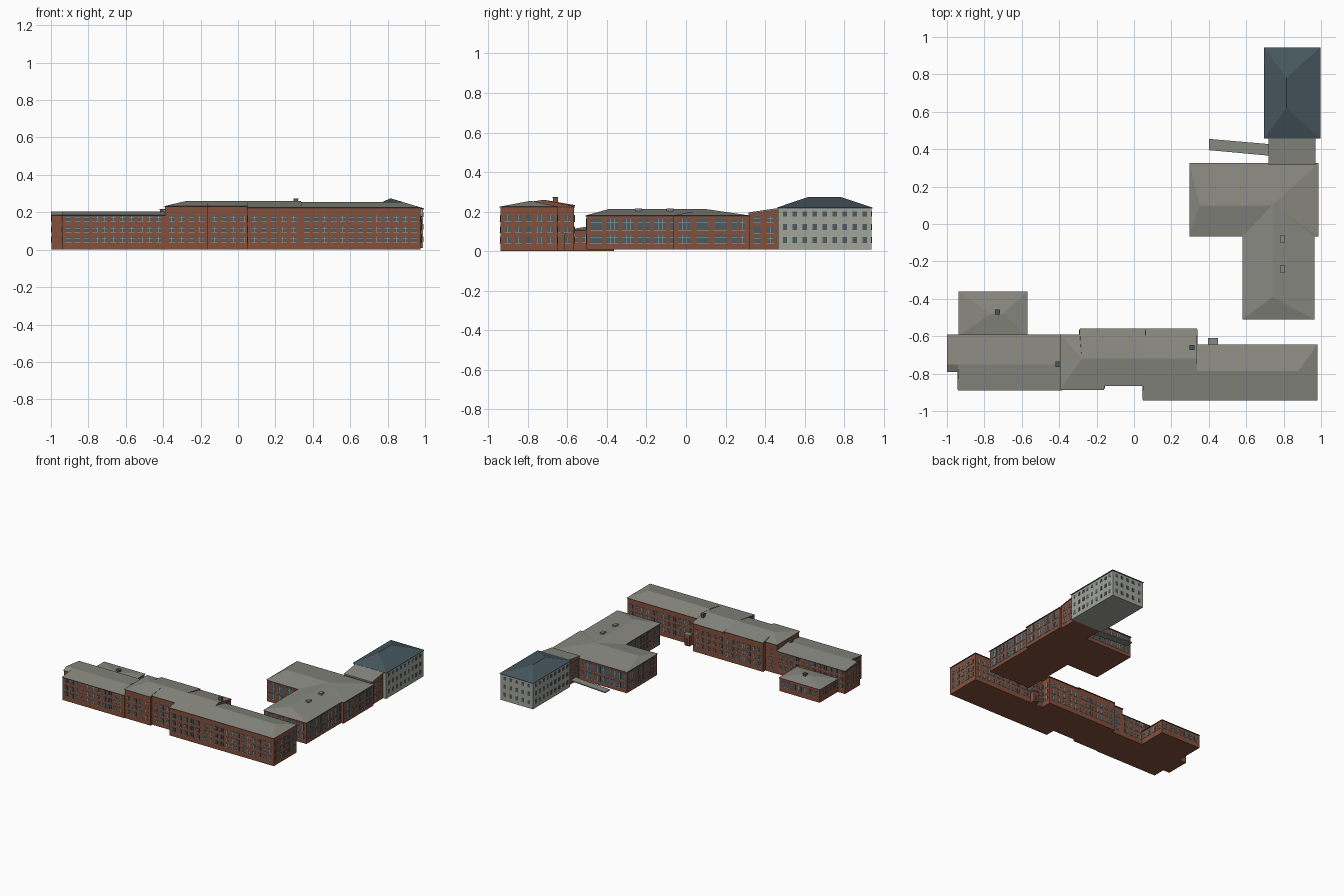
import bpy
import bmesh
from mathutils import Vector

cube = bpy.data.objects.get("Cube")
if cube:
    bpy.data.objects.remove(cube)


def material(name, r, g, b):
    m = bpy.data.materials.new(name)
    m.use_nodes = True
    m.diffuse_color = (r, g, b, 1)
    bsdf = m.node_tree.nodes["Principled BSDF"]
    bsdf.inputs["Base Color"].default_value = (r, g, b, 1)
    bsdf.inputs["Roughness"].default_value = 0.8
    return m


BRICK = material("red brick", 0.23, 0.08, 0.045)
ROOF = material("grey roofing", 0.25, 0.25, 0.22)
SLATE = material("blue slate", 0.06, 0.095, 0.11)
PALE = material("pale render", 0.36, 0.37, 0.32)
GLASS = material("window glass", 0.075, 0.105, 0.12)
FRAME = material("window frame", 0.36, 0.38, 0.36)
DARK = material("dark trim", 0.06, 0.035, 0.028)


def finish(name, bm, *mats):
    bmesh.ops.recalc_face_normals(bm, faces=bm.faces)
    me = bpy.data.meshes.new(name)
    bm.to_mesh(me)
    bm.free()
    for m in mats:
        me.materials.append(m)
    ob = bpy.data.objects.new(name, me)
    bpy.context.collection.objects.link(ob)
    return ob


def prism(bm, points, z0, z1, mat=0):
    low = [bm.verts.new((x, y, z0)) for x, y in points]
    high = [bm.verts.new((x, y, z1)) for x, y in points]
    faces = [bm.faces.new(low[::-1]), bm.faces.new(high)]
    for i in range(len(points)):
        j = (i + 1) % len(points)
        faces.append(bm.faces.new((low[i], low[j], high[j], high[i])))
    for f in faces:
        f.material_index = mat


def rect(x0, x1, y0, y1):
    return [(x0, y0), (x1, y0), (x1, y1), (x0, y1)]


def block(name, points, z0, z1, *mats):
    bm = bmesh.new()
    prism(bm, points, z0, z1)
    return finish(name, bm, *mats)


def plate(bm, start, along, out, a, b, z0, z1, depth, mat):
    # Thin panel on a wall between distances a and b
    p, q = start + along * a, start + along * b
    o = out * depth
    prism(bm, [(v.x, v.y) for v in (p, p + o, q + o, q)][::-1], z0, z1, mat)


def window(bm, wall, mid, width, z, height, frame):
    a, b = mid - width / 2, mid + width / 2
    plate(bm, *wall, a, b, z, z + height, 0.002, 0)
    if frame:
        t = 0.0016
        plate(bm, *wall, a - t, b + t, z - 0.003, z, 0.004, 1)
        count = 3 if width > 0.04 else 2
        for i in range(1, count):
            c = a + width * i / count
            plate(bm, *wall, c - t / 2, c + t / 2, z, z + height, 0.003, 1)
        c = z + height * 0.62
        plate(bm, *wall, a, b, c, c + t, 0.003, 1)


def windows(name, points, rows, spacing, width, frame=True, narrow_every=5):
    # Even bays on every outer wall, with some bays split into narrow pairs
    bm = bmesh.new()
    for i, p in enumerate(points):
        start, end = Vector(p), Vector(points[(i + 1) % len(points)])
        length = (end - start).length
        bays = int((length - 0.02) / spacing)
        if bays < 1:
            continue
        along = (end - start).normalized()
        wall = (start, along, Vector((along.y, -along.x)))
        step = (length - 0.02) / bays
        for k in range(bays):
            mid = 0.01 + step * (k + 0.5)
            for z, h in rows:
                if narrow_every and k % narrow_every == narrow_every - 2:
                    for side in (-1, 1):
                        window(bm, wall, mid + side * width * 0.32,
                               width * 0.4, z, h, frame)
                else:
                    window(bm, wall, mid, width, z, h, frame)
    finish(name, bm, GLASS, FRAME)


def roof(name, x0, x1, y0, y1, ridge_a, ridge_b, z0, z1, cover=ROOF, ends=BRICK):
    # Hipped or gabled roof; upright gable ends take the wall material
    bm = bmesh.new()
    a, b, c, d = [bm.verts.new((x, y, z0)) for x, y in rect(x0, x1, y0, y1)]
    e, f = bm.verts.new((*ridge_a, z1)), bm.verts.new((*ridge_b, z1))
    bm.faces.new((d, c, b, a))
    if abs(ridge_a[0] - ridge_b[0]) > abs(ridge_a[1] - ridge_b[1]):
        sides = ((a, b, f, e), (c, d, e, f), (b, c, f), (d, a, e))
    else:
        sides = ((a, b, e), (b, c, f, e), (c, d, f), (d, a, e, f))
    for s in sides:
        bm.faces.new(s)
    bmesh.ops.recalc_face_normals(bm, faces=bm.faces)
    for face in bm.faces:
        face.material_index = 1 if abs(face.normal.z) < 0.05 else 0
    finish(name, bm, cover, ends)


def eaves(name, points, z, mat=DARK):
    # Thin cornice strip just outside the walls
    bm = bmesh.new()
    for i, p in enumerate(points):
        start, end = Vector(p), Vector(points[(i + 1) % len(points)])
        along = (end - start).normalized()
        plate(bm, start, along, Vector((along.y, -along.x)),
              0, (end - start).length, z - 0.005, z, 0.004, 0)
    finish(name, bm, mat)


# Long front range: footprints run counter-clockwise
west = [(-0.94, -0.885), (-0.39, -0.885), (-0.39, -0.595), (-0.997, -0.595),
        (-0.997, -0.785), (-0.94, -0.785)]
middle = [(-0.39, -0.88), (-0.16, -0.88), (-0.16, -0.86), (0.06, -0.86),
          (0.06, -0.565), (-0.29, -0.565), (-0.29, -0.595), (-0.39, -0.595)]
projection = rect(0.05, 0.335, -0.938, -0.565)
east = rect(0.335, 0.975, -0.938, -0.65)
annex = rect(-0.932, -0.575, -0.6, -0.365)
floors = [(0.042, 0.03), (0.095, 0.03), (0.15, 0.032)]

for label, points, top in (("west", west, 0.185), ("middle", middle, 0.233),
                           ("projection", projection, 0.225), ("east", east, 0.225)):
    block(label + "_walls", points, 0, top, BRICK)
    windows(label + "_windows", points, floors, 0.046, 0.028)
    eaves(label + "_cornice", points, top)

block("annex_walls", annex, 0, 0.108, BRICK)
windows("annex_windows", annex, [(0.045, 0.04)], 0.046, 0.03)
eaves("annex_cornice", annex, 0.108)

# Front range roofs
roof("west_roof", -0.942, -0.385, -0.89, -0.59, (-0.942, -0.75), (-0.385, -0.75), 0.185, 0.203)
roof("west_end_roof", -1, -0.94, -0.79, -0.59, (-1, -0.75), (-0.94, -0.75), 0.185, 0.203)
roof("middle_hip_roof", -0.395, -0.16, -0.887, -0.59, (-0.28, -0.72), (-0.16, -0.72), 0.233, 0.26)
roof("middle_roof", -0.29, 0.06, -0.865, -0.56, (-0.28, -0.72), (0.06, -0.72), 0.233, 0.26)
roof("projection_roof", 0.047, 0.338, -0.943, -0.56, (0.047, -0.72), (0.338, -0.72), 0.225, 0.26)
roof("east_roof", 0.338, 0.98, -0.943, -0.645, (0.338, -0.785), (0.88, -0.785), 0.225, 0.255)
roof("annex_roof", -0.938, -0.57, -0.6, -0.36, (-0.77, -0.48), (-0.7, -0.48), 0.108, 0.128)

# Chimneys, hatch and rear porch
for label, x, y, base, top in (("east_chimney", 0.31, -0.66, 0.23, 0.268),
                               ("west_chimney", -0.405, -0.75, 0.19, 0.212),
                               ("annex_hatch", -0.73, -0.47, 0.115, 0.138)):
    r = 0.012
    block(label, rect(x - r, x + r, y - r, y + r), base, top, BRICK)
    r = 0.014
    block(label + "_cap", rect(x - r, x + r, y - r, y + r), top, top + 0.006, SLATE)
block("porch", rect(0.4, 0.445, -0.655, -0.615), 0, 0.085, BRICK)
block("porch_roof", rect(0.395, 0.45, -0.655, -0.61), 0.085, 0.092, ROOF)
block("porch_door", rect(0.411, 0.434, -0.62, -0.613), 0.003, 0.06, DARK)

# Central building with a south wing
B = 0.008
hall = rect(0.302, 0.98, -0.062, 0.32)
wing = rect(0.585, 0.96, -0.503, 0.0)
for label, points in (("hall", hall), ("wing", wing)):
    block(label + "_walls", points, B, 0.18, BRICK)
    windows(label + "_windows", points, [(0.04, 0.045), (0.107, 0.058)], 0.073, 0.06)
    eaves(label + "_cornice", points, 0.18)
roof("hall_roof", 0.296, 0.986, -0.068, 0.326, (0.35, 0.1), (0.74, 0.1), 0.18, 0.213)
roof("wing_roof", 0.579, 0.966, -0.51, 0.25, (0.74, -0.39), (0.74, 0.1), 0.18, 0.213)
for i, y in enumerate((-0.24, -0.08)):
    block(f"roof_vent_{i + 1}", rect(0.78, 0.808, y - 0.018, y + 0.018), 0.19, 0.217, ROOF)

# Link with a rising roof, and the covered walkway beside it
link = rect(0.725, 0.965, 0.315, 0.47)
link_walls = block("link_walls", link, B, 0.19, BRICK)
link_roof = block("link_roof", rect(0.72, 0.97, 0.315, 0.465), 0.19, 0.196, ROOF)
for ob in (link_walls, link_roof):
    for v in ob.data.vertices:
        if v.co.y > 0.4 and v.co.z > 0.1:
            v.co.z += 0.022
windows("link_windows", link, [(0.04, 0.035), (0.09, 0.035), (0.145, 0.03)], 0.046, 0.034)
block("walkway_roof", [(0.4, 0.395), (0.725, 0.365), (0.725, 0.427), (0.4, 0.455)],
      0.034, 0.042, ROOF)

# Pale northern house with a slate roof
house = rect(0.703, 0.99, 0.465, 0.938)
block("house_walls", house, B, 0.22, PALE)
windows("house_windows", house, [(0.042, 0.03), (0.108, 0.03), (0.175, 0.025)],
        0.046, 0.022, False, 0)
eaves("house_cornice", house, 0.22, SLATE)
roof("house_roof", 0.696, 0.997, 0.458, 0.945, (0.815, 0.62), (0.815, 0.78),
     0.22, 0.275, SLATE, PALE)
